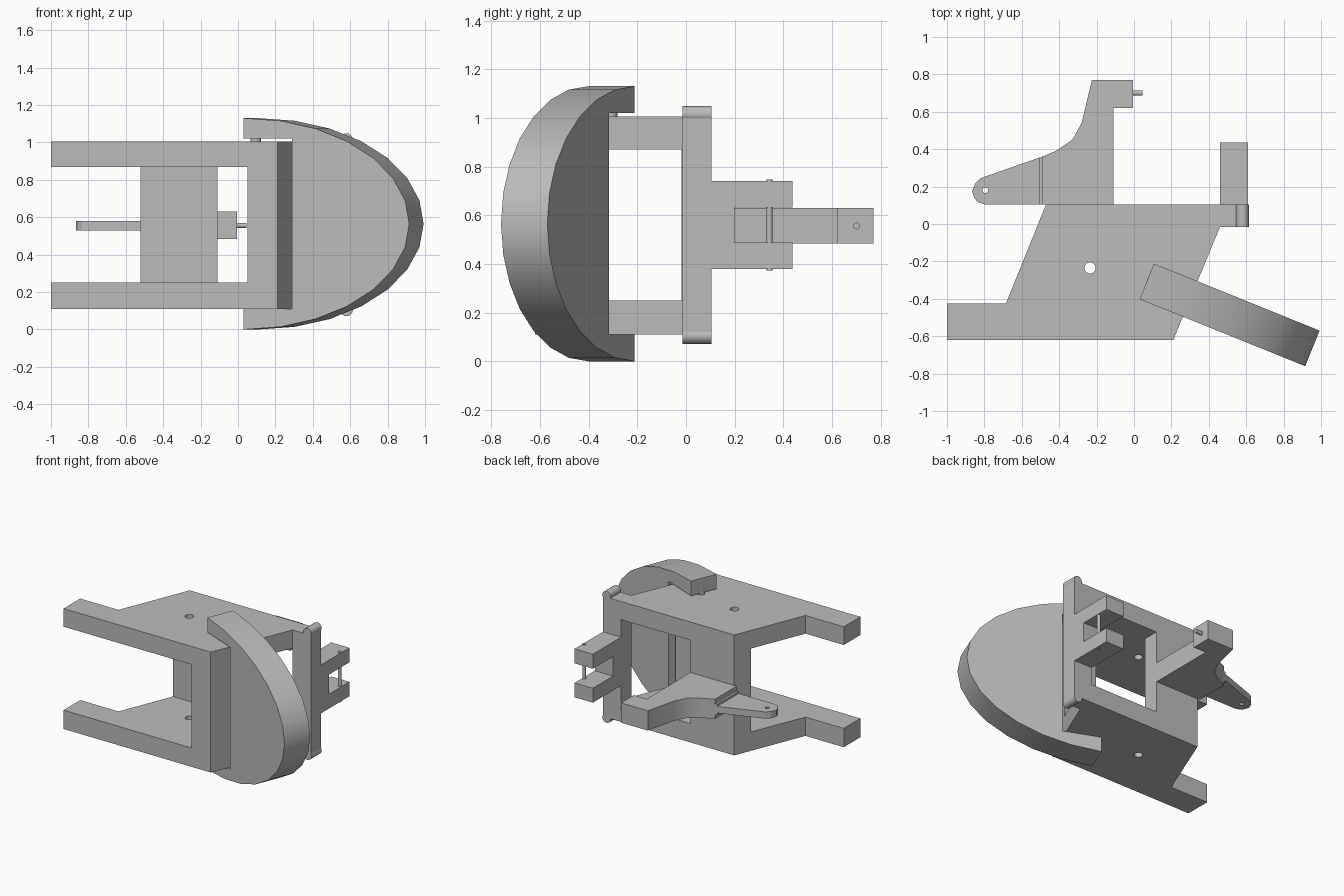
import bpy, bmesh, math
from mathutils import Matrix, Vector

old = bpy.data.objects.get("Cube")
if old:
    bpy.data.objects.remove(old, do_unlink=True)

grey = bpy.data.materials.new("plain grey")
grey.use_nodes = True
grey.diffuse_color = (0.5, 0.5, 0.5, 1)
grey.node_tree.nodes["Principled BSDF"].inputs["Base Color"].default_value = (0.5, 0.5, 0.5, 1)


def finish(name, bm):
    bmesh.ops.recalc_face_normals(bm, faces=bm.faces)
    mesh = bpy.data.meshes.new(name)
    bm.to_mesh(mesh)
    bm.free()
    mesh.materials.append(grey)
    ob = bpy.data.objects.new(name, mesh)
    bpy.context.collection.objects.link(ob)
    return ob


def prism(name, outline, z0, z1):
    """Extrude a plan outline between two heights."""
    bm = bmesh.new()
    face = bm.faces.new([bm.verts.new((x, y, z0)) for x, y in outline])
    ext = bmesh.ops.extrude_face_region(bm, geom=[face])
    moved = [g for g in ext["geom"] if isinstance(g, bmesh.types.BMVert)]
    bmesh.ops.translate(bm, verts=moved, vec=(0, 0, z1 - z0))
    return finish(name, bm)


def box(name, x0, x1, y0, y1, z0, z1):
    return prism(name, [(x0, y0), (x1, y0), (x1, y1), (x0, y1)], z0, z1)


def rod(name, start, end, radius, sides=16):
    a, b = Vector(start), Vector(end)
    bm = bmesh.new()
    turn = (b - a).to_track_quat('Z', 'Y').to_matrix().to_4x4()
    bmesh.ops.create_cone(bm, cap_ends=True, segments=sides, radius1=radius, radius2=radius,
                          depth=(b - a).length, matrix=Matrix.Translation((a + b) / 2) @ turn)
    ob = finish(name, bm)
    smooth(ob)
    return ob


def smooth(ob):
    select(ob)
    bpy.ops.object.shade_smooth_by_angle(angle=math.radians(30))


def select(ob):
    bpy.ops.object.select_all(action='DESELECT')
    ob.select_set(True)
    bpy.context.view_layer.objects.active = ob


def drill(ob, x, y, radius):
    cutter = rod("drill_cutter", (x, y, -1), (x, y, 2), radius)
    cutter.hide_render = True
    mod = ob.modifiers.new("hole", 'BOOLEAN')
    mod.operation, mod.object, mod.solver = 'DIFFERENCE', cutter, 'EXACT'
    select(ob)
    bpy.ops.object.modifier_apply(modifier=mod.name)
    bpy.data.objects.remove(cutter, do_unlink=True)


# Upper and lower frame plates with a mounting hole
plate = [(-1, -.62), (.21, -.62), (.46, -.015), (.61, -.015), (.61, .105),
         (-.47, .105), (-.685, -.425), (-1, -.425)]
for name, z0, z1 in (("lower_plate", .11, .25), ("upper_plate", .87, 1.005)):
    drill(prism(name, plate, z0, z1), -.235, -.235, .03)

# Uprights joining the plates
prism("back_wall", [(-.52, -.018), (-.11, -.018), (-.11, .105), (-.47, .105)], .25, .87)
prism("front_post", [(.05, -.62), (.21, -.62), (.326, -.34), (.05, -.34)], .25, .87)
box("hinge_post", .46, .61, -.015, .105, .25, .87)

# Hinge barrels at the top and bottom of the post
for name, z in (("lower_barrel", .105), ("upper_barrel", 1.015)):
    rod(name, (.58, -.015, z), (.58, .105, z), .034)

# Forked bracket with its pin
box("bracket_base", .46, .61, .105, .2, .38, .74)
box("lower_lug", .46, .61, .105, .437, .38, .487)
box("upper_lug", .46, .61, .105, .437, .632, .74)
rod("bracket_pin", (.597, .343, .373), (.597, .343, .746), .012)

# Curved rear arm and its side pin
arm = [(-.11, .105), (-.11, .62), (-.005, .62), (-.005, .77), (-.225, .77), (-.28, .54),
       (-.33, .45), (-.42, .39), (-.49, .36), (-.49, .105)]
smooth(prism("rear_arm", arm, .483, .63))
rod("arm_pin", (-.02, .7, .556), (.045, .7, .556), .014)

# Thin lever with a rounded, drilled tip and a small fillet at its root
lever = [(-.48, .105), (-.48, .364), (-.82, .245), (-.85, .215), (-.865, .175),
         (-.855, .14), (-.835, .117), (-.8, .105)]
drill(prism("lever", lever, .53, .58), -.795, .18, .015)
prism("lever_fillet", [(-.48, .105), (-.48, .364), (-.506, .355), (-.506, .105)], .515, .595)

# Half-oval shield with a square notch that clears the frame
steps, reach, half = 14, .955, .565
profile = [(reach * math.sin(math.pi * i / steps), half - half * math.cos(math.pi * i / steps))
           for i in range(steps + 1)]
profile += [(0, 1.02), (.278, 1.02), (.278, .11), (0, .11)]
shield = prism("shield", profile, 0, .205)
along, across, up = Vector((.927, -.375, 0)), Vector((.375, .927, 0)), Vector((0, 0, 1))
frame = Matrix((along, up, across)).transposed().to_4x4()
shield.data.transform(Matrix.Translation((.03, -.402, 0)) @ frame)
shield.data.flip_normals()
smooth(shield)

# Short pivots between shield and frame
rod("upper_pivot", (.095, -.31, .99), (.095, -.31, 1.04), .028)
rod("lower_pivot", (.095, -.31, .09), (.095, -.31, .13), .028)
